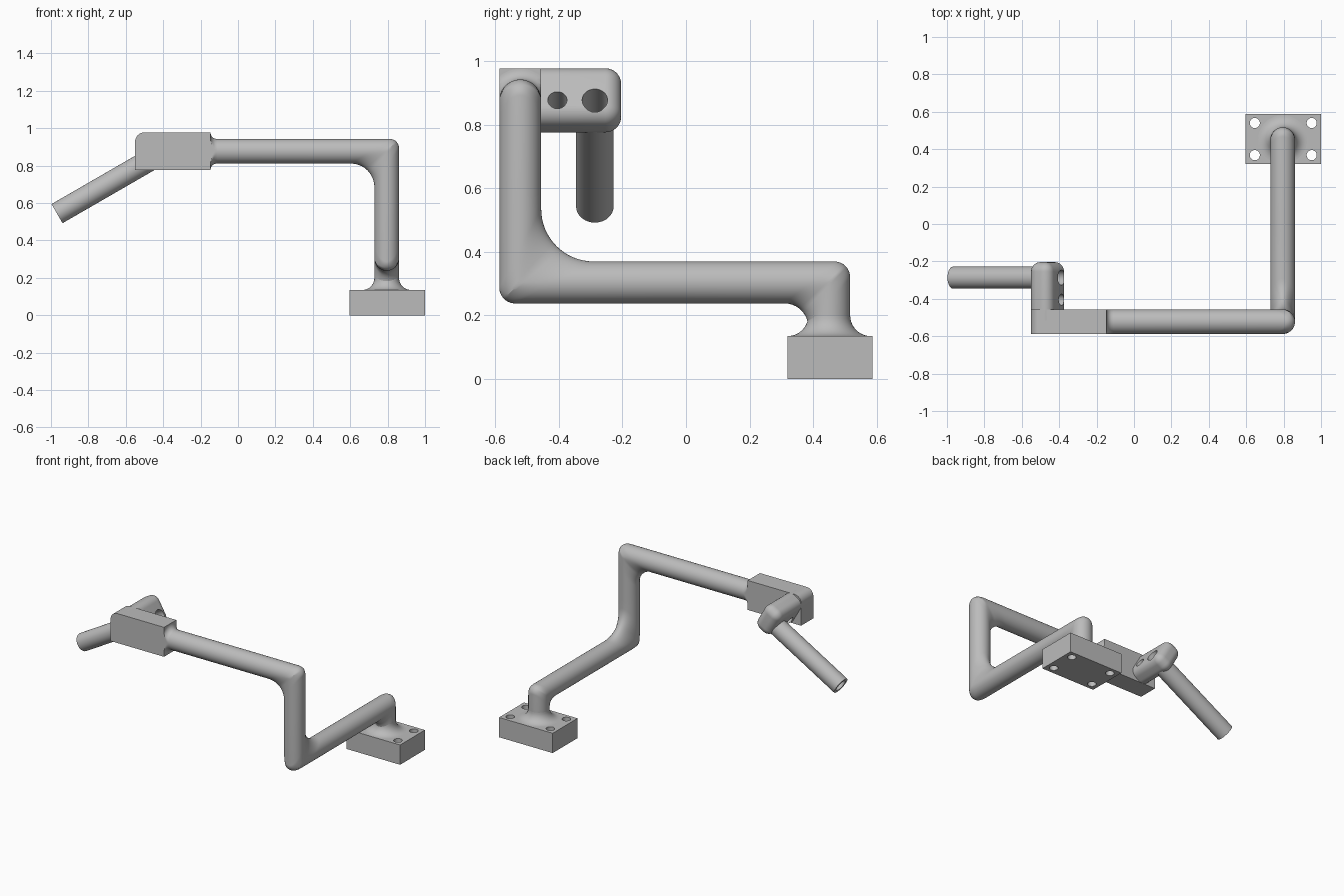
import bpy, bmesh
from math import sin, cos, pi, radians
from mathutils import Vector, Matrix

cube = bpy.data.objects.get("Cube")
if cube:
    bpy.data.objects.remove(cube, do_unlink=True)

GREY = (0.5, 0.5, 0.5, 1)
mat = bpy.data.materials.new("plain grey")
mat.use_nodes = True
mat.diffuse_color = GREY
mat.node_tree.nodes["Principled BSDF"].inputs["Base Color"].default_value = GREY

R = 0.066        # main pipe radius
SIDES = 48


def add_object(name, bm):
    bmesh.ops.recalc_face_normals(bm, faces=bm.faces)
    mesh = bpy.data.meshes.new(name)
    bm.to_mesh(mesh)
    bm.free()
    obj = bpy.data.objects.new(name, mesh)
    bpy.context.collection.objects.link(obj)
    mesh.materials.append(mat)
    return obj


def loft(name, rings):
    bm = bmesh.new()
    loops = [[bm.verts.new(p) for p in ring] for ring in rings]
    for a, b in zip(loops, loops[1:]):
        for k in range(len(a)):
            j = (k + 1) % len(a)
            bm.faces.new((a[k], a[j], b[j], b[k]))
    bm.faces.new(loops[0])
    bm.faces.new(loops[-1])
    return add_object(name, bm)


def box(name, lo, hi):
    bm = bmesh.new()
    bmesh.ops.create_cube(bm, size=1)
    lo, hi = Vector(lo), Vector(hi)
    for v in bm.verts:
        v.co = (lo + hi) / 2 + v.co * (hi - lo)
    return add_object(name, bm)


def cylinder(name, a, b, radius):
    a, b = Vector(a), Vector(b)
    bm = bmesh.new()
    turn = (b - a).to_track_quat('Z', 'Y').to_matrix().to_4x4()
    bmesh.ops.create_cone(bm, cap_ends=True, segments=SIDES, radius1=radius,
                          radius2=radius, depth=(b - a).length,
                          matrix=Matrix.Translation((a + b) / 2) @ turn)
    return add_object(name, bm)


def bake(obj):
    bpy.context.view_layer.update()
    graph = bpy.context.evaluated_depsgraph_get()
    mesh = bpy.data.meshes.new_from_object(obj.evaluated_get(graph))
    obj.modifiers.clear()
    obj.data = mesh


def drill(obj, a, b, radius):
    cutter = cylinder("drill_cutter", a, b, radius)
    mod = obj.modifiers.new("hole", 'BOOLEAN')
    mod.operation = 'DIFFERENCE'
    mod.solver = 'EXACT'
    mod.object = cutter
    bake(obj)
    bpy.data.objects.remove(cutter, do_unlink=True)


def elbow(name, corner, eu, ev, len_u, len_v, inner, outer=0.05, steps=16):
    """Mitred right-angle pipe with a tight outer and a wide inner fillet."""
    corner, eu, ev = Vector(corner), Vector(eu), Vector(ev)
    side = eu.cross(ev) * R
    sections = [((len_u, -R), (len_u, 0), (len_u, R))]
    co, ci = outer - R, inner + R
    for s in range(steps + 1):
        t = s / steps * pi / 2
        o = (co - outer * sin(t), co - outer * cos(t))
        i = (ci - inner * sin(t), ci - inner * cos(t))
        axis = 1 if s <= steps / 2 else 0
        f = -o[axis] / (i[axis] - o[axis])
        sections.append((o, (o[0] + f * (i[0] - o[0]), o[1] + f * (i[1] - o[1])), i))
    sections.append(((-R, len_v), (0, len_v), (R, len_v)))
    rings = []
    for section in sections:
        o, a, i = (corner + eu * p[0] + ev * p[1] for p in section)
        ring = []
        for k in range(SIDES):
            c, s = cos(2 * pi * k / SIDES), sin(2 * pi * k / SIDES)
            ring.append(a + (i - a) * max(c, 0) + (o - a) * max(-c, 0) + side * s)
        rings.append(ring)
    return loft(name, rings)


def flare(name, base, axis, fillet, limit_y=1.0, steps=10):
    """Concave collar that blends the pipe into a flat face."""
    base, axis = Vector(base), Vector(axis)
    p = Vector((0, 1, 0))
    q = axis.cross(p)
    rings = []
    for s in range(steps + 1):
        t = s / steps * pi / 2
        rad = R + fillet * (1 - sin(t))
        height = fillet * (1 - cos(t))
        ring = []
        for k in range(SIDES):
            ang = 2 * pi * k / SIDES
            y = max(-limit_y, min(limit_y, rad * cos(ang)))
            ring.append(base + axis * height + p * y + q * rad * sin(ang))
        rings.append(ring)
    return loft(name, rings)


# Mounting base with four screw holes
base = box("mounting_base", (0.595, 0.32, 0), (1.0, 0.588, 0.135))
for sx in (-1, 1):
    for sy in (-1, 1):
        x, y = 0.798 + sx * 0.152, 0.454 + sy * 0.086
        drill(base, (x, y, -0.1), (x, y, 0.3), 0.027)

# Bent pipe: post, lower bar, upright and upper bar
PX, PY, FY, LZ, UZ = 0.795, 0.451, -0.522, 0.304, 0.877
half_bar, half_up = (PY - FY) / 2, (UZ - LZ) / 2
parts = [
    base,
    flare("base_collar", (PX, PY, 0.135), (0, 0, 1), 0.065),
    elbow("post_elbow", (PX, PY, LZ), (0, 0, -1), (0, -1, 0), 0.2, half_bar, 0.075),
    elbow("lower_elbow", (PX, FY, LZ), (0, 1, 0), (0, 0, 1), half_bar, half_up, 0.165),
    elbow("upper_elbow", (PX, FY, UZ), (0, 0, -1), (-1, 0, 0), half_up, 0.99, 0.125),
    flare("block_collar", (-0.147, FY, UZ), (1, 0, 0), 0.034, limit_y=R),
]

# End block with one rounded top edge
block = box("end_block", (-0.55, -0.588, 0.777), (-0.147, -0.456, 0.978))
bm = bmesh.new()
bm.from_mesh(block.data)
edge = [e for e in bm.edges if all(v.co.x < -0.5 and v.co.z > 0.9 for v in e.verts)]
bmesh.ops.bevel(bm, geom=edge, offset=0.05, segments=10, profile=0.5, affect='EDGES')
bm.to_mesh(block.data)
bm.free()

# Tilted clamp arm, rounded all over
TILT = radians(30)
arm = box("clamp_arm", (-0.065, -0.565, -0.1), (0.065, -0.204, 0.1))
arm.data.transform(Matrix.Translation((-0.462, 0, 0.8775)) @ Matrix.Rotation(-TILT, 4, 'Y'))
bev = arm.modifiers.new("round", 'BEVEL')
bev.width = 0.05
bev.segments = 10
bake(arm)

# Hollow rod and the two bores through the arm
along = Vector((cos(TILT), 0, sin(TILT)))
mouth = Vector((-0.39, -0.287, 0.877))
rod = cylinder("rod", mouth - along * 0.667, mouth - along * 0.06, 0.059)
for obj in (arm, rod):
    drill(obj, mouth - along * 0.8, mouth + along * 0.2, 0.04)
pin = Vector((-0.39, -0.405, 0.877))
drill(arm, pin - along * 0.3, pin + along * 0.2, 0.03)
parts += [block, arm, rod]

# Smooth the curved faces, keep the edges crisp
for obj in bpy.context.selected_objects:
    obj.select_set(False)
for obj in parts:
    obj.select_set(True)
bpy.context.view_layer.objects.active = base
bpy.ops.object.shade_smooth_by_angle(angle=radians(30))
